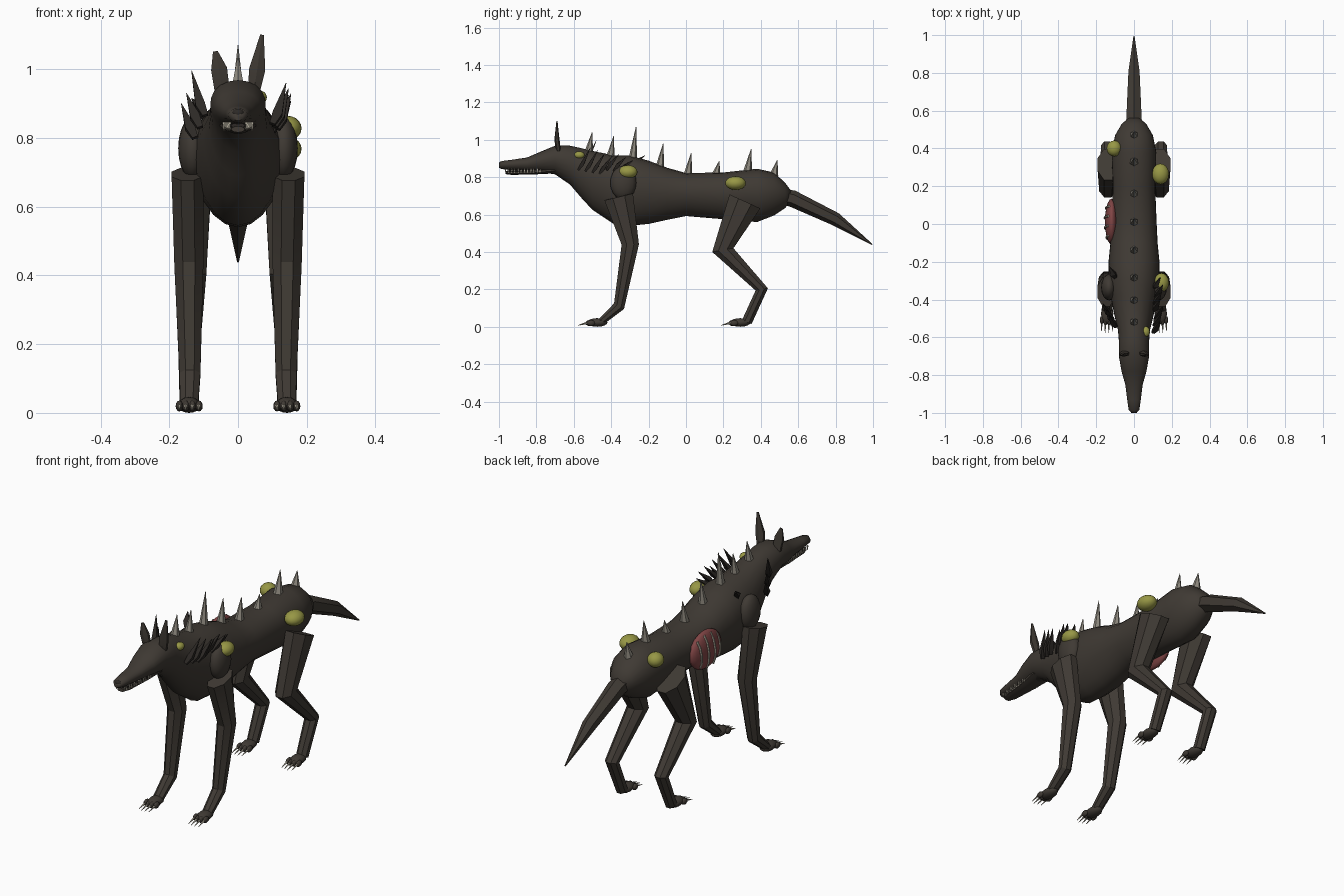
import bpy, bmesh, math
from mathutils import Vector

cube = bpy.data.objects.get("Cube")
if cube:
    bpy.data.objects.remove(cube, do_unlink=True)


def material(name, rgb):
    m = bpy.data.materials.new(name)
    m.use_nodes = True
    m.diffuse_color = (*rgb, 1)
    m.node_tree.nodes["Principled BSDF"].inputs["Base Color"].default_value = (*rgb, 1)
    return m


HIDE = material("dark_hide", (0.05, 0.042, 0.034))
FUR = material("black_fur", (0.026, 0.022, 0.019))
BONE = material("grey_bone", (0.27, 0.25, 0.21))
TOOTH = material("pale_tooth", (0.5, 0.46, 0.37))
BOIL = material("yellow_boil", (0.31, 0.31, 0.06))
FLESH = material("raw_flesh", (0.22, 0.06, 0.06))


def finish(name, bm, mat, angle):
    bmesh.ops.recalc_face_normals(bm, faces=bm.faces)
    me = bpy.data.meshes.new(name)
    bm.to_mesh(me)
    bm.free()
    me.materials.append(mat)
    ob = bpy.data.objects.new(name, me)
    bpy.context.collection.objects.link(ob)
    bpy.ops.object.select_all(action="DESELECT")
    ob.select_set(True)
    bpy.context.view_layer.objects.active = ob
    bpy.ops.object.shade_smooth_by_angle(angle=math.radians(angle))
    return ob


def loft(name, rings, mat, angle=30):
    """Skin a row of closed rings and cap both ends."""
    bm = bmesh.new()
    rows = [[bm.verts.new(p) for p in ring] for ring in rings]
    n = len(rows[0])
    for a, b in zip(rows, rows[1:]):
        for i in range(n):
            j = (i + 1) % n
            bm.faces.new((a[i], a[j], b[j], b[i]))
    bm.faces.new(rows[0])
    bm.faces.new(rows[-1])
    return finish(name, bm, mat, angle)


def tube(name, path, radii, mat, sides=8, angle=30):
    """Sweep an ellipse along a path; radii are (across x, along the profile)."""
    pts = [Vector(p) for p in path]
    rings = []
    for i, p in enumerate(pts):
        ins = (p - pts[i - 1]).normalized() if i else Vector()
        out = (pts[i + 1] - p).normalized() if i + 1 < len(pts) else Vector()
        t = (ins + out).normalized()
        side = (Vector((1, 0, 0)) - t * t.x).normalized()
        up = side.cross(t)
        ring = []
        for k in range(sides):
            a = 2 * math.pi * (k + 0.5) / sides
            ring.append(p + side * radii[i][0] * math.cos(a) + up * radii[i][1] * math.sin(a))
        rings.append(ring)
    return loft(name, rings, mat, angle)


def spike(name, base, tip, rx, ry, mat, sides=6):
    return tube(name, [base, tip], [(rx, ry), (0.001, 0.001)], mat, sides)


def blob(name, centre, size, mat, seg=16):
    bm = bmesh.new()
    bmesh.ops.create_uvsphere(bm, u_segments=seg, v_segments=seg // 2 + 2, radius=1)
    for v in bm.verts:
        v.co = Vector(c + s * q for c, s, q in zip(centre, size, v.co))
    return finish(name, bm, mat, 60)


# Torso, neck, skull and upper muzzle: y, top, bottom, half width
sections = [
    (-1.0, .87, .85, .014), (-.985, .886, .843, .028), (-.93, .893, .838, .036),
    (-.85, .905, .832, .046), (-.78, .935, .826, .066), (-.7, .968, .815, .08),
    (-.62, .968, .76, .08), (-.56, .955, .69, .085), (-.5, .94, .625, .1),
    (-.38, .915, .545, .125), (-.3, .915, .54, .135), (-.2, .888, .55, .135),
    (-.1, .85, .572, .125), (0, .822, .592, .12), (.2, .825, .575, .112),
    (.38, .845, .56, .118), (.47, .825, .595, .1), (.53, .77, .635, .065), (.56, .73, .67, .03)]
rings = []
for y, top, low, w in sections:
    ring = []
    for k in range(20):
        a = math.tau * k / 20
        x = w * math.cos(a) * (1 + 0.12 * math.sin(a))
        ring.append((x, y, (top + low) / 2 + (top - low) / 2 * math.sin(a)))
    rings.append(ring)
loft("body", rings, HIDE, 60)

# Lower jaw, mouth lining and nose
tube("lower_jaw", [(0, -.965, .825), (0, -.93, .823), (0, -.8, .828), (0, -.7, .84)],
     [(.02, .009), (.03, .011), (.042, .013), (.055, .02)], HIDE, 10)
tube("mouth", [(0, -.955, .836), (0, -.78, .836)], [(.022, .008), (.045, .01)], FUR)
blob("nose", (0, -.988, .872), (.018, .013, .013), FUR, 10)

# Tail
tube("tail", [(0, .5, .70), (0, .57, .685), (0, .8, .575), (0, .995, .44)],
     [(.05, .04), (.046, .045), (.034, .036), (.003, .003)], HIDE, 6, 20)

# Limbs, paws, claws, teeth and eyes-side details mirrored left and right
for s, side in ((1, "left"), (-1, "right")):
    blob(side + "_shoulder", (s * .132, -.335, .77), (.042, .07, .09), HIDE)
    tube(side + "_front_leg",
         [(s * .147, -.36, .695), (s * .143, -.298, .44), (s * .14, -.358, .11), (s * .142, -.46, .022)],
         [(.05, .085), (.046, .05), (.033, .033), (.028, .02)], HIDE, 8, 20)
    tube(side + "_hind_leg",
         [(s * .135, .315, .67), (s * .138, .197, .41), (s * .142, .405, .2), (s * .142, .325, .025)],
         [(.062, .098), (.05, .062), (.035, .036), (.03, .03)], HIDE, 8, 20)
    for limb, y in (("front", -.475), ("hind", .29)):
        blob(f"{side}_{limb}_paw", (s * .142, y, .023), (.033, .055, .023), HIDE, 12)
        for k in range(4):
            x = s * .142 + (k - 1.5) * .019
            front = y - .045 + abs(k - 1.5) * .008
            blob(f"{side}_{limb}_toe_{k}", (x, front, .02), (.011, .022, .016), HIDE, 8)
            spike(f"{side}_{limb}_claw_{k}", (x, front - .012, .022),
                  (x * 1.01, front - .062, .008), .006, .006, TOOTH, 5)
    for k in range(6):
        y, x = -.965 + k * .034, s * (.024 + k * .0035)
        spike(f"{side}_upper_tooth_{k}", (x, y, .846), (x, y, .822), .005, .005, TOOTH, 4)
        spike(f"{side}_lower_tooth_{k}", (x, y + .015, .826), (x, y + .015, .846), .004, .004, TOOTH, 4)

# One whole ear and one torn ear
tube("left_ear", [(.045, -.68, .93), (.056, -.69, 1.0), (.07, -.69, 1.10)],
     [(.02, .012), (.027, .014), (.006, .003)], HIDE, 6)
tube("right_ear", [(-.045, -.68, .93), (-.055, -.69, 1.0), (-.066, -.69, 1.052)],
     [(.025, .012), (.027, .013), (.008, .004)], HIDE, 6)

# Spine spikes: y, base height, tip height
for i, (y, low, top) in enumerate([
        (-.52, .93, 1.04), (-.405, .9, 1.02), (-.285, .89, 1.07), (-.14, .85, .98),
        (.01, .81, .93), (.16, .81, .887), (.33, .83, .95), (.47, .81, .892)]):
    spike(f"spine_spike_{i}", (0, y, low), (0, y + .018, top), .024, .024, BONE)


# Matted fur tufts along the neck and shoulder
def tuft(name, s, x, y, z, lift):
    tube(name, [(s * (x - .005), y - .015, z - .02), (s * (x + .01), y + .005, z + .01),
                (s * (x + .035), y + .05, z + lift)],
         [(.012, .008), (.02, .014), (.001, .001)], FUR, 4)


for k in range(7):
    tuft(f"left_tuft_{k}", 1, .105 + .007 * (k % 3), -.56 + k * .038, .86 - .007 * (k % 4), .10 - .009 * k)
for k, (x, y, z, lift) in enumerate([(.1, -.53, .885, .11), (.115, -.5, .85, .08),
                                     (.13, -.47, .82, .08), (.1, -.27, .875, .04)]):
    tuft(f"right_tuft_{k}", -1, x, y, z, lift)

# Boils
for i, (centre, size) in enumerate([
        ((.145, -.31, .828), (.04, .05, .036)), ((.14, .265, .768), (.045, .055, .037)),
        ((.062, -.57, .918), (.022, .028, .02)), ((-.105, .4, .795), (.04, .042, .037))]):
    blob(f"boil_{i}", centre, size, BOIL)

# Open wound with exposed ribs
blob("wound", (-.118, .012, .705), (.036, .122, .098), FLESH, 20)
for k in range(4):
    y = -.072 + k * .052
    h = .098 * math.sqrt(1 - ((y - .012) / .125) ** 2)
    arc = [(-.118 - .038 * math.cos(a) * h / .098, y + .012 * math.sin(a), .705 + h * math.sin(a))
           for a in (-1.1, -.55, 0, .55, 1.1)]
    tube(f"rib_{k}", arc, [(.006, .006)] * 5, TOOTH, 6)
